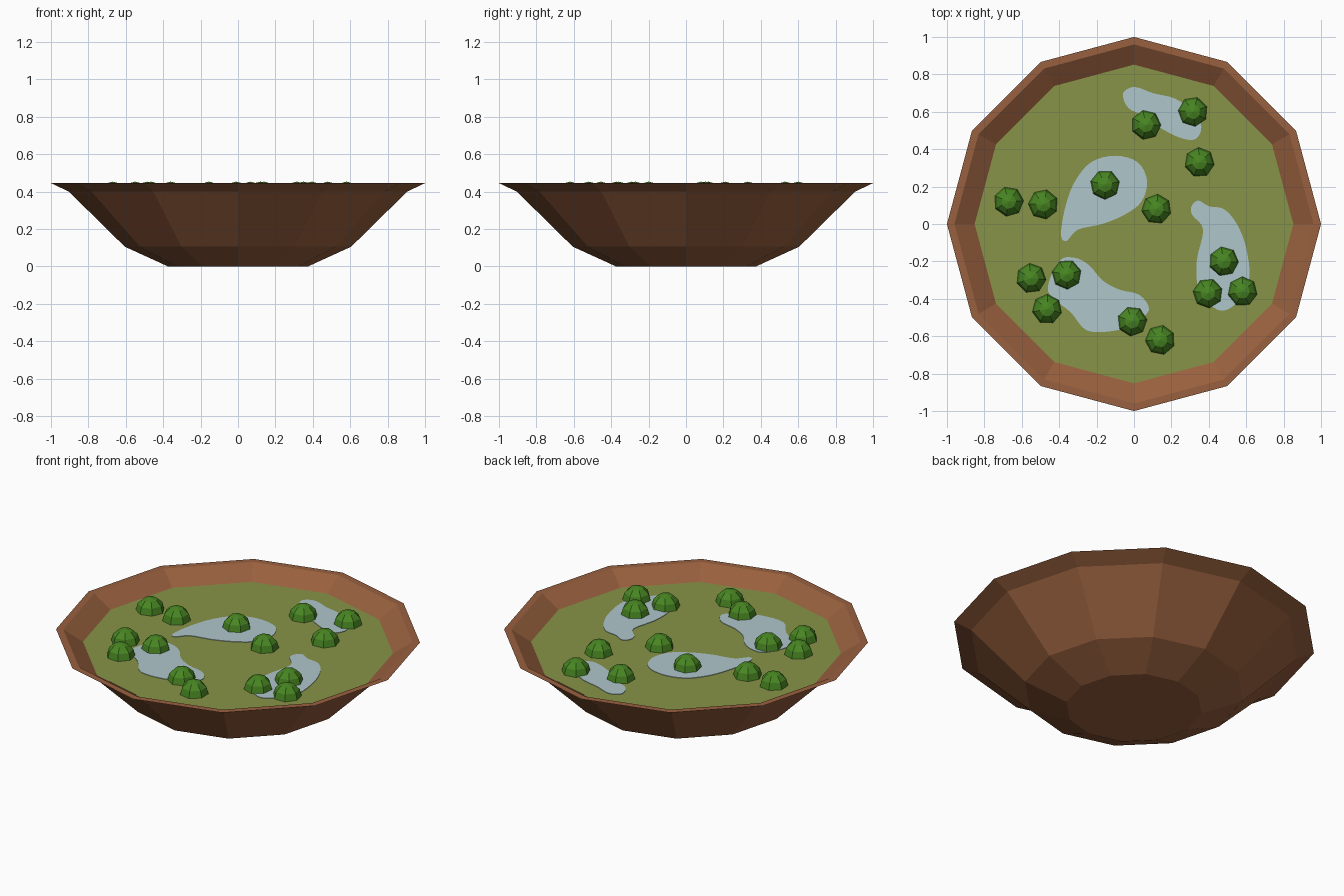
import bpy, bmesh, math
from mathutils import Vector

if "Cube" in bpy.data.objects:
    bpy.data.objects.remove(bpy.data.objects["Cube"])

SOUP_Z = 0.375


def material(name, rgb):
    m = bpy.data.materials.new(name)
    lin = [(c / 255 / 12.92) if c < 11 else ((c / 255 + 0.055) / 1.055) ** 2.4 for c in rgb]
    m.diffuse_color = (*lin, 1)
    m.use_nodes = True
    m.node_tree.nodes["Principled BSDF"].inputs["Base Color"].default_value = m.diffuse_color
    return m


brown = material("terracotta brown", (152, 96, 62))
olive = material("olive soup", (135, 148, 72))
blue = material("pale blue", (175, 199, 204))
green = material("leaf green", (72, 134, 34))


def finish(name, bm, mat):
    bmesh.ops.recalc_face_normals(bm, faces=bm.faces)
    me = bpy.data.meshes.new(name)
    bm.to_mesh(me)
    bm.free()
    me.materials.append(mat)
    ob = bpy.data.objects.new(name, me)
    bpy.context.collection.objects.link(ob)
    return ob


def lathe(name, profile, sides, mat, centre=(0, 0, 0), turn=0.0):
    """Spin (radius, z) points; radius 0 makes a pole, other ends get caps."""
    bm = bmesh.new()
    rings = []
    for r, z in profile:
        n = sides if r > 0 else 1
        rings.append([bm.verts.new((centre[0] + r * math.cos(turn + math.tau * i / sides),
                                    centre[1] + r * math.sin(turn + math.tau * i / sides),
                                    centre[2] + z)) for i in range(n)])
    for a, b in zip(rings, rings[1:]):
        for i in range(sides):
            j = (i + 1) % sides
            if len(b) == 1:
                bm.faces.new((a[i], a[j], b[0]))
            else:
                bm.faces.new((a[i], a[j], b[j], b[i]))
    for ring in (rings[0], rings[-1]):
        if len(ring) > 1:
            bm.faces.new(ring)
    return finish(name, bm, mat)


def patch(name, points, mat):
    """Smooth closed outline (Catmull-Rom) filled as a thin plate on the soup."""
    pts = [Vector((x, y, SOUP_Z)) for x, y in points]
    n, steps, out = len(points), 4, []
    for i in range(n):
        p0, p1, p2, p3 = (pts[(i + k) % n] for k in (-1, 0, 1, 2))
        for s in range(steps):
            t = s / steps
            out.append(0.5 * (2 * p1 + (p2 - p0) * t + (2 * p0 - 5 * p1 + 4 * p2 - p3) * t ** 2
                              + (3 * p1 - p0 - 3 * p2 + p3) * t ** 3))
    bm = bmesh.new()
    face = bm.faces.new([bm.verts.new(p) for p in out])
    top = bmesh.ops.extrude_face_region(bm, geom=[face])["geom"]
    bmesh.ops.translate(bm, vec=(0, 0, 0.003), verts=[v for v in top if isinstance(v, bmesh.types.BMVert)])
    return finish(name, bm, mat)


# Bowl: outer wall, flat rim, inner wall, inside floor
lathe("bowl", [(0.375, 0), (0.605, 0.105), (0.905, 0.4), (1.0, 0.445), (0.96, 0.445),
               (0.85, SOUP_Z - 0.002), (0.57, 0.14), (0.36, 0.04)], 12, brown)

# Soup surface
lathe("soup", [(0.84, SOUP_Z - 0.01), (0.852, SOUP_Z)], 12, olive)

# Pale patches floating on the soup
patch("back_patch", [(-.06, .69), (-.03, .725), (.02, .73), (.1, .70), (.22, .67), (.32, .60), (.36, .52),
                     (.33, .455), (.25, .46), (.13, .52), (.05, .58), (-.03, .62)], blue)
patch("centre_patch", [(-.36, -.09), (-.39, -.06), (-.37, .08), (-.32, .22), (-.23, .33), (-.1, .365),
                       (.02, .33), (.07, .23), (.04, .12), (-.05, .05), (-.17, .0), (-.3, -.03)], blue)
patch("right_patch", [(.31, .1), (.345, .125), (.40, .095), (.48, .08), (.55, .0), (.6, -.13), (.615, -.3),
                      (.54, -.43), (.45, -.46), (.35, -.36), (.335, -.2), (.37, -.03), (.31, .05)], blue)
patch("left_patch", [(-.40, -.2), (-.32, -.18), (-.24, -.22), (-.17, -.3), (-.08, -.35), (.03, -.38),
                     (.08, -.46), (.0, -.53), (-.1, -.57), (-.25, -.57), (-.34, -.47), (-.46, -.36)], blue)

# Low-poly leafy domes
dome = [(0.08 * math.cos(a), 0.078 * math.sin(a)) for a in map(math.radians, (0, 30, 60))] + [(0, 0.078)]
spots = [(.065, .53), (.315, .6), (.35, .33), (-.155, .21), (.12, .08), (-.67, .12), (-.485, .105),
         (-.55, -.29), (-.36, -.27), (-.465, -.455), (-.01, -.52), (.14, -.62), (.48, -.2),
         (.395, -.37), (.58, -.36)]
for k, (x, y) in enumerate(spots):
    lathe(f"leaf_dome_{k + 1}", dome, 7, green, (x, y, SOUP_Z), k * 0.37)
